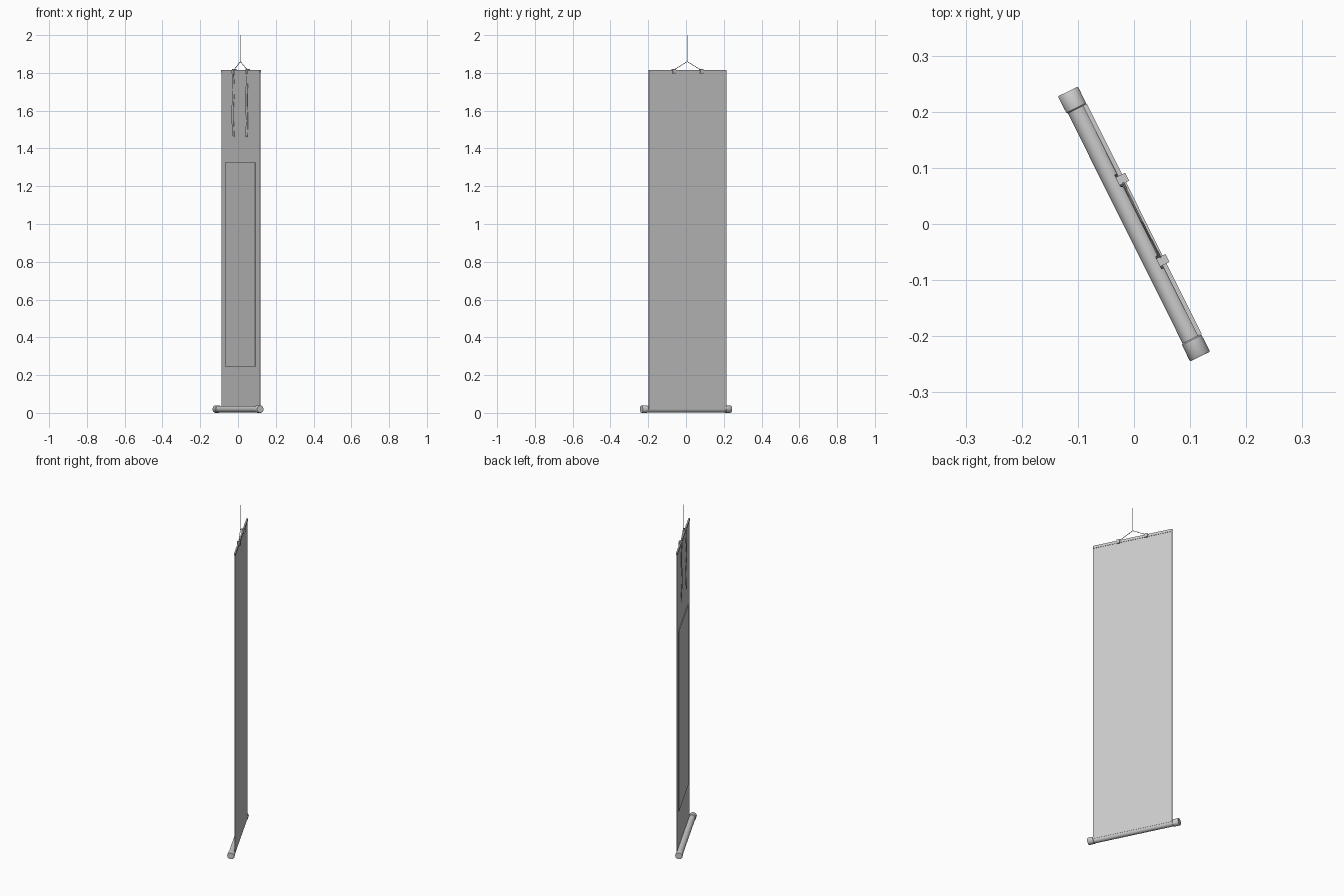
import bpy, bmesh, math
from mathutils import Matrix, Vector

if "Cube" in bpy.data.objects:
    bpy.data.objects.remove(bpy.data.objects["Cube"])

# Local frame: x across the scroll, -y towards its painted face; then turned
TURN = Matrix.Rotation(math.radians(-63.5), 4, 'Z')


def finish(name, bm, smooth=False):
    bmesh.ops.recalc_face_normals(bm, faces=bm.faces)
    bm.transform(TURN)
    me = bpy.data.meshes.new(name)
    bm.to_mesh(me)
    bm.free()
    ob = bpy.data.objects.new(name, me)
    bpy.context.collection.objects.link(ob)
    if smooth:
        bpy.ops.object.select_all(action='DESELECT')
        ob.select_set(True)
        bpy.context.view_layer.objects.active = ob
        bpy.ops.object.shade_smooth_by_angle(angle=math.radians(40))
    return ob


def box(name, x, y, z):
    bm = bmesh.new()
    size = [b - a for a, b in (x, y, z)]
    mid = [(a + b) / 2 for a, b in (x, y, z)]
    bmesh.ops.create_cube(bm, size=1, matrix=Matrix.Translation(mid) @ Matrix.Diagonal((*size, 1)))
    return finish(name, bm)


def rod(name, a, b, r, sides=8):
    a, b = Vector(a), Vector(b)
    d = b - a
    bm = bmesh.new()
    m = Matrix.Translation((a + b) / 2) @ d.to_track_quat('Z', 'Y').to_matrix().to_4x4()
    bmesh.ops.create_cone(bm, cap_ends=True, segments=sides, radius1=r, radius2=r,
                          depth=d.length, matrix=m)
    return finish(name, bm, True)


def lathe_x(name, profile, z, sides=32):
    bm = bmesh.new()
    rings = []
    for x, r in profile:
        rings.append([bm.verts.new((x, r * math.cos(t), z + r * math.sin(t)))
                      for t in (2 * math.pi * i / sides for i in range(sides))])
    for p, q in zip(rings, rings[1:]):
        for i in range(sides):
            j = (i + 1) % sides
            bm.faces.new((p[i], p[j], q[j], q[i]))
    bm.faces.new(rings[0])
    bm.faces.new(rings[-1])
    return finish(name, bm, True)


# Bottom roller with slightly thicker end knobs
half = [(0.229, 0.0175), (0.231, 0.0195), (0.262, 0.020), (0.264, 0.0185)]
lathe_x("bottom_roller", [(-x, r) for x, r in reversed(half)] + half, 0.02)

# Hanging sheet and raised picture panel
box("scroll_sheet", (-0.2295, 0.2295), (0.0160, 0.0185), (0.02, 1.812))
box("picture_panel", (-0.177, 0.177), (0.0120, 0.0165), (0.245, 1.325))

# Top batten
box("top_batten", (-0.2295, 0.2295), (0.0125, 0.0205), (1.801, 1.816))

# Hanging cord
APEX = (0, 0.0145, 1.86)
rod("hanging_cord_top", APEX, (0, 0.0145, 2.0), 0.0016)

for side, s in (("left", -1), ("right", 1)):
    x = 0.081 * s
    # Loop wrapped around the batten
    box(f"{side}_cord_loop", (x - 0.008, x + 0.008), (0.0075, 0.0265), (1.798, 1.820))
    rod(f"{side}_cord", (x, 0.0155, 1.815), APEX, 0.0016)

    # Slightly wavy ribbon hanging down the front
    bm = bmesh.new()
    rows = []
    n, w, t = 24, 0.011, 0.0015
    for i in range(n + 1):
        f = i / n
        y = 0.0100 + 0.0025 * math.sin(f * 9 + s)
        z = 1.812 - 0.352 * f
        cx = x + 0.002 * math.sin(f * 6)
        rows.append([bm.verts.new((cx + dx, y + dy, z))
                     for dx, dy in ((-w, 0), (w, 0), (w, t), (-w, t))])
    for p, q in zip(rows, rows[1:]):
        for i in range(4):
            j = (i + 1) % 4
            bm.faces.new((p[i], p[j], q[j], q[i]))
    bm.faces.new(rows[0])
    bm.faces.new(rows[-1])
    finish(f"{side}_ribbon", bm, True)
